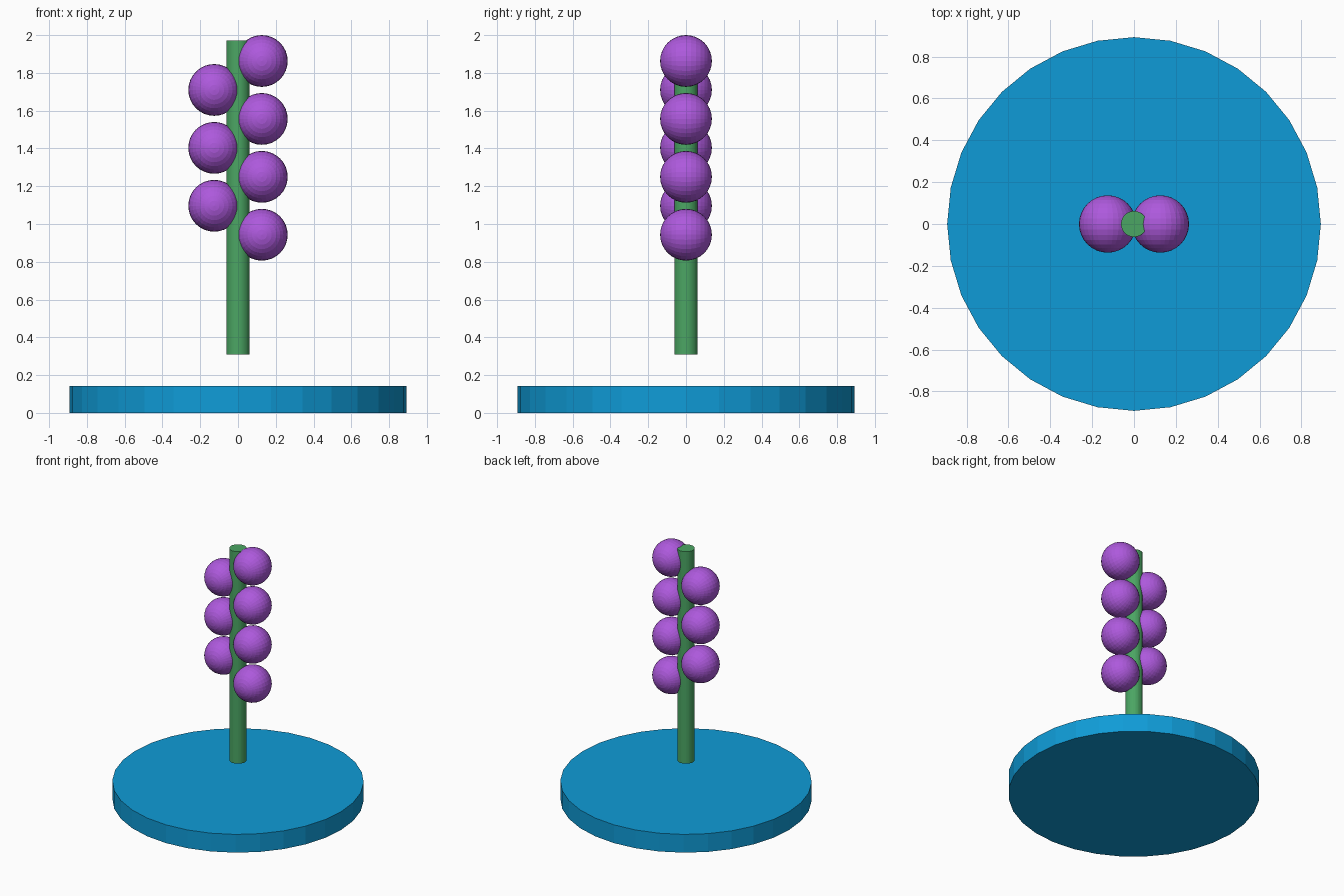
import bpy, math

if "Cube" in bpy.data.objects:
    bpy.data.objects.remove(bpy.data.objects["Cube"])


def material(name, rgb):
    m = bpy.data.materials.new(name)
    m.diffuse_color = (*rgb, 1.0)
    m.use_nodes = True
    m.node_tree.nodes["Principled BSDF"].inputs["Base Color"].default_value = m.diffuse_color
    return m


blue = material("blue", (0.0048, 0.33, 0.68))
green = material("green", (0.07, 0.38, 0.125))
purple = material("purple", (0.42, 0.10, 0.72))


def finish(name, mat):
    ob = bpy.context.object
    ob.name = name
    ob.data.materials.append(mat)
    return ob


def cylinder(name, mat, radius, z0, z1):
    bpy.ops.mesh.primitive_cylinder_add(
        vertices=32, radius=radius, depth=z1 - z0, location=(0, 0, (z0 + z1) / 2))
    return finish(name, mat)


# round base, with the stem floating just above it
cylinder("base", blue, 0.893, 0.0, 0.143)
cylinder("stem", green, 0.062, 0.31, 1.972)

# blossoms alternate right and left up the stem, poles facing front and back
RADIUS = 0.137
STEP = 0.1533
for i in range(7):
    side = 1 if i % 2 == 0 else -1
    bpy.ops.mesh.primitive_uv_sphere_add(
        segments=32, ring_count=16, radius=RADIUS,
        location=(side * 0.126, 0, 2.0 - RADIUS - (6 - i) * STEP),
        rotation=(math.pi / 2, 0, 0))
    finish(f"blossom_{i + 1}", purple)
